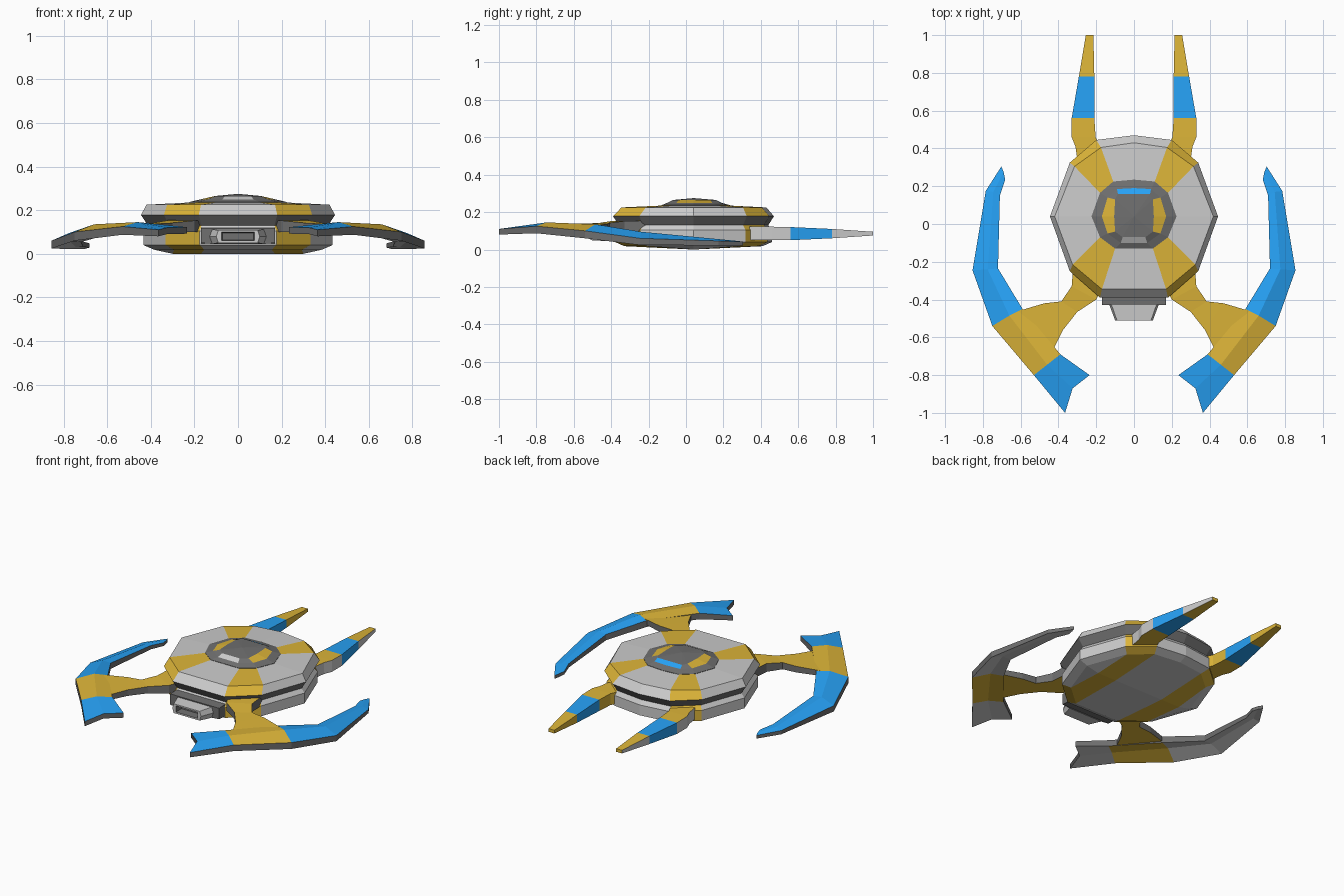
import bpy, bmesh

if "Cube" in bpy.data.objects:
    bpy.data.objects.remove(bpy.data.objects["Cube"])

COLOURS = {"grey": (.8, .8, .8, 1), "gold": (.72, .46, .04, 1),
           "blue": (.02, .36, .92, 1), "dark": (.16, .16, .16, 1)}
MATS = []
for cname, col in COLOURS.items():
    m = bpy.data.materials.new(cname)
    m.diffuse_color = col
    m.use_nodes = True
    m.node_tree.nodes["Principled BSDF"].inputs["Base Color"].default_value = m.diffuse_color
    MATS.append(m)
GREY, GOLD, BLUE, DARK = range(4)


def loft(bm, rings, colour, closed=True, caps=(GREY, GREY)):
    """Skin rings of points; colour(i, j) gives the material of each quad."""
    vs = [[bm.verts.new(p) for p in r] for r in rings]
    n = len(vs[0])
    for i in range(len(vs) - 1):
        for j in range(n if closed else n - 1):
            k = (j + 1) % n
            f = bm.faces.new((vs[i][j], vs[i][k], vs[i + 1][k], vs[i + 1][j]))
            f.material_index = colour(i, j)
    for ring, c in ((vs[0], caps[0]), (vs[-1], caps[1])):
        if c is not None:
            bm.faces.new(ring).material_index = c
    return vs


def finish(bm, name):
    """Mirror the half across x = 0 and make a flat-shaded object."""
    bmesh.ops.mirror(bm, geom=bm.verts[:] + bm.edges[:] + bm.faces[:],
                     axis='X', merge_dist=1e-4)
    bmesh.ops.remove_doubles(bm, verts=bm.verts[:], dist=1e-4)
    bmesh.ops.recalc_face_normals(bm, faces=bm.faces[:])
    me = bpy.data.meshes.new(name)
    bm.to_mesh(me)
    bm.free()
    for m in MATS:
        me.materials.append(m)
    bpy.context.collection.objects.link(bpy.data.objects.new(name, me))


# Half outlines, from the rear centre around to the front centre
RIM = [(0, .47), (.2, .445), (.34, .325), (.445, .04), (.34, -.25), (.18, -.39), (0, -.39)]
DECK = [(0, .43), (.175, .405), (.315, .305), (.42, .04), (.325, -.215), (.17, -.345), (0, -.345)]
COLLAR = [(0, .235), (.11, .225), (.18, .165), (.225, .04), (.18, -.07), (.1, -.13), (0, -.13)]
CAP = [(0, .19), (.09, .185), (.14, .14), (.17, .04), (.14, -.05), (.07, -.1), (0, -.1)]
PANEL = [(0, .16), (.085, .16), (.1, .13), (.105, .04), (.1, -.04), (.06, -.07), (0, -.07)]


def level(outline, z, s=1.0):
    return [(x * s, .04 + (y - .04) * s, z) for x, y in outline]


# Saucer hull: lower body, dark waist band, sloped rim and deck
bm = bmesh.new()
vs = loft(bm, [level(RIM, .018, .86), level(RIM, .04, .975), level(RIM, .105, .975),
               level(RIM, .13, .93), level(RIM, .178), level(DECK, .225),
               level(COLLAR, .235)],
          lambda i, j: DARK if i == 3 else (GOLD if j in (1, 4) else GREY),
          closed=False, caps=(None, DARK))
# Shallow keel with two lengthwise gold stripes
b = vs[0]
k = [bm.verts.new((x, .04, 0)) for x in (0, .17, .3)]
for face, c in (((b[0], b[1], k[1], k[0]), GREY), ((k[0], k[1], b[5], b[6]), GREY),
                ((b[1], b[2], k[2], k[1]), GOLD), ((k[1], k[2], b[4], b[5]), GOLD),
                ((b[2], b[3], k[2]), GREY), ((k[2], b[3], b[4]), GREY)):
    bm.faces.new(face).material_index = c
finish(bm, "saucer_hull")

# Canopy: dark collar, coloured bevel and dark roof panel
bm = bmesh.new()
bevel = [BLUE, DARK, GOLD, GOLD, DARK, GREY]
roof = loft(bm, [level(COLLAR, .225), level(COLLAR, .237), level(CAP, .25), level(PANEL, .265)],
            lambda i, j: bevel[j] if i == 2 else DARK, closed=False, caps=(DARK, None))[-1]
peak = bm.verts.new((0, .04, .275))
for p, q in zip(roof, roof[1:]):
    bm.faces.new((p, q, peak)).material_index = DARK
finish(bm, "canopy")


# Nose intake: dark mount, tapered snout and recessed mouth
def mouth(y, x, z0, z1, bulge=0.0):
    zm = (z0 + z1) / 2
    return [(0, y, z1), (x, y, z1), (x + bulge, y, zm), (x, y, z0), (0, y, z0)]


bm = bmesh.new()
loft(bm, [mouth(-.34, .17, .045, .122), mouth(-.43, .17, .05, .118),
          mouth(-.43, .118, .045, .112, .012), mouth(-.51, .09, .05, .108, .01),
          mouth(-.51, .075, .06, .099), mouth(-.46, .07, .063, .096)],
     lambda i, j: (DARK, DARK, GREY, GREY, DARK)[i], closed=False, caps=(DARK, DARK))
finish(bm, "nose_intake")

# Rear prongs: y, outer x, inner x, top z, bottom z
prong = [(.34, .30, .16, .122, .05), (.41, .31, .18, .122, .05), (.46, .33, .203, .122, .05),
         (.56, .33, .21, .12, .05), (.78, .292, .21, .11, .06), (1.0, .255, .215, .095, .075)]
bm = bmesh.new()
loft(bm, [[(xo, y, zt), (xi, y, zt), (xi, y, zb), (xo, y, zb)] for y, xo, xi, zt, zb in prong],
     lambda i, j: BLUE if i == 3 else (GREY if j == 3 else GOLD), caps=(GOLD, GOLD))
finish(bm, "rear_prongs")

# Front struts joining hull and wings: outer edge, inner edge, top z
strut = [(.32, -.2, .16, -.32, .155), (.33, -.33, .2, -.40, .152), (.385, -.41, .3, -.465, .142),
         (.475, -.42, .375, -.56, .138), (.61, -.46, .43, -.67, .132)]
bm = bmesh.new()
loft(bm, [[(xo, yo, z), (xi, yi, z), (xi, yi, .1), (xo, yo, .1)] for xo, yo, xi, yi, z in strut],
     lambda i, j: DARK if j in (1, 3) else GOLD, caps=(GOLD, GOLD))
finish(bm, "front_struts")

# Curved wings: outer, ridge and inner points of each section, then thickness
wing = [((.365, -1.0, .11), (.325, -.87, .12), (.235, -.80, .122), .03),
        ((.53, -.80, .125), (.46, -.745, .145), (.39, -.69, .138), .038),
        ((.75, -.54, .10), (.66, -.485, .135), (.59, -.45, .13), .04),
        ((.855, -.245, .06), (.775, -.24, .095), (.72, -.235, .09), .036),
        ((.785, .175, .046), (.745, .17, .056), (.71, .15, .056), .024),
        ((.702, .305, .042), (.69, .275, .046), (.682, .235, .048), .02)]
bm = bmesh.new()
loft(bm, [[o, r, n] + [(p[0], p[1], p[2] - t) for p in (n, r, o)] for o, r, n, t in wing],
     lambda i, j: DARK if j in (2, 5) else
     (GOLD if i == 1 else (BLUE if j < 2 else GREY)), caps=(DARK, DARK))
finish(bm, "curved_wings")
